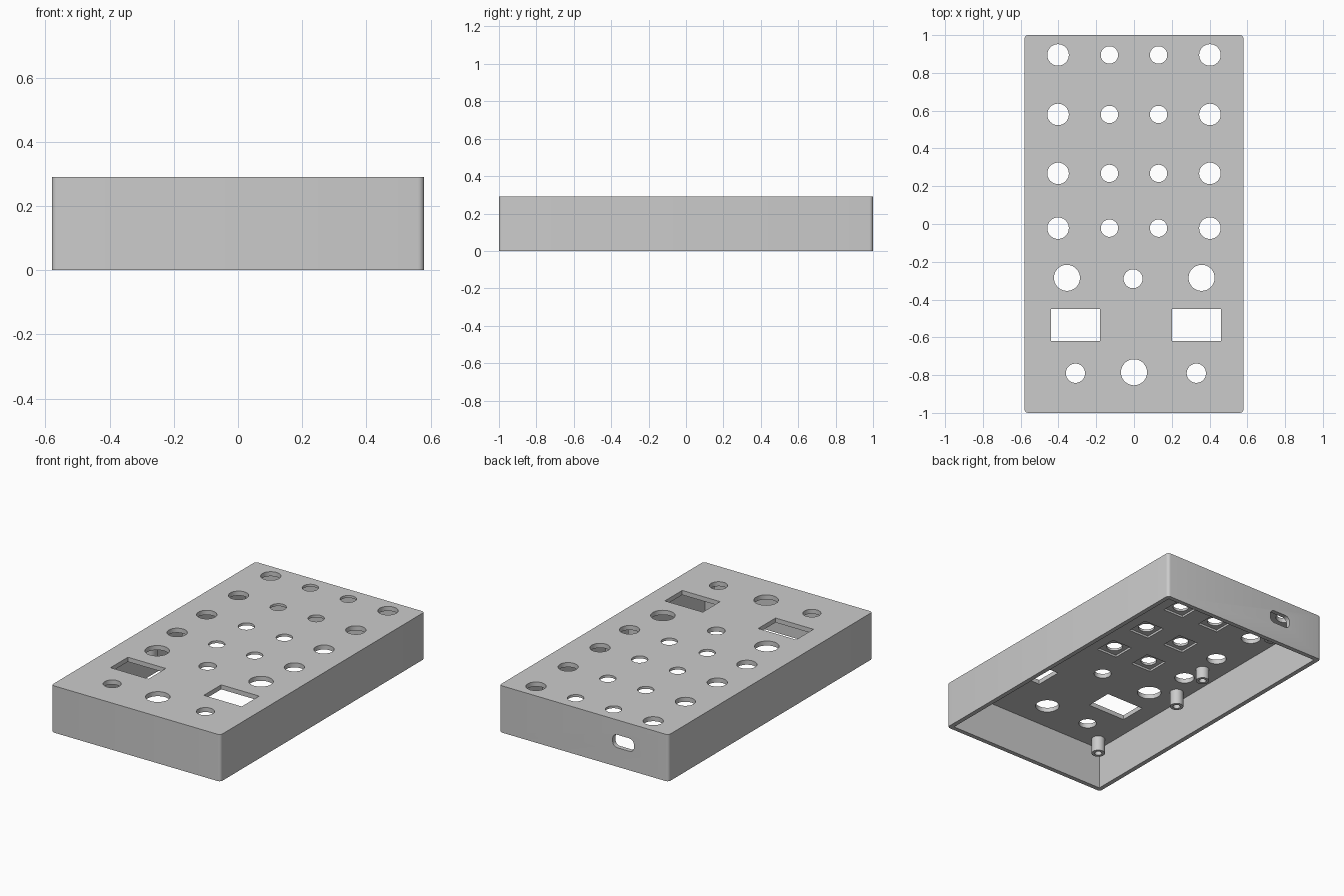
import bpy, bmesh, math
from mathutils import Matrix

if "Cube" in bpy.data.objects:
    bpy.data.objects.remove(bpy.data.objects["Cube"])

W, L, H = 1.16, 2.0, 0.29      # outer size
T = 0.028                      # wall and panel thickness

grey = bpy.data.materials.new("plain grey")
grey.diffuse_color = (0.6, 0.6, 0.6, 1)
grey.use_nodes = True
grey.node_tree.nodes["Principled BSDF"].inputs["Base Color"].default_value = grey.diffuse_color


def add_object(name, bm):
    bmesh.ops.recalc_face_normals(bm, faces=bm.faces)
    me = bpy.data.meshes.new(name)
    bm.to_mesh(me)
    bm.free()
    me.materials.append(grey)
    ob = bpy.data.objects.new(name, me)
    bpy.context.collection.objects.link(ob)
    return ob


def box(bm, x0, x1, y0, y1, z0, z1):
    m = Matrix.Translation(((x0 + x1) / 2, (y0 + y1) / 2, (z0 + z1) / 2)) \
        @ Matrix.Diagonal((x1 - x0, y1 - y0, z1 - z0, 1))
    return bmesh.ops.create_cube(bm, size=1, matrix=m)["verts"]


def drill(bm, x, y, r):
    bmesh.ops.create_cone(bm, cap_ends=True, segments=40, radius1=r, radius2=r,
                          depth=0.2, matrix=Matrix.Translation((x, y, H)))


def bevel_along(bm, axis, r, seg):
    edges = [e for e in bm.edges
             if abs((e.verts[0].co - e.verts[1].co).normalized()[axis]) > 0.99]
    bmesh.ops.bevel(bm, geom=edges, offset=r, segments=seg, profile=0.5,
                    affect='EDGES')


def cut(target, bm):
    cutter = add_object("cutter", bm)
    cutter.hide_render = True
    mod = target.modifiers.new("cut", 'BOOLEAN')
    mod.object, mod.operation, mod.solver = cutter, 'DIFFERENCE', 'EXACT'
    bpy.context.view_layer.objects.active = target
    bpy.ops.object.modifier_apply(modifier=mod.name)
    bpy.data.objects.remove(cutter)


# Enclosure: block with rounded vertical corners, hollow and open below
bm = bmesh.new()
box(bm, -W / 2, W / 2, -L / 2, L / 2, 0, H)
bevel_along(bm, 2, 0.02, 5)
case = add_object("enclosure", bm)
bm = bmesh.new()
box(bm, -W / 2 + T, W / 2 - T, -L / 2 + T, L / 2 - T, -0.1, H - T)
cut(case, bm)

# Square pockets under the inner button holes
ROWS = (0.895, 0.58, 0.268, -0.022)
bm = bmesh.new()
for y in ROWS:
    for x in (-0.13, 0.13):
        box(bm, x - 0.07, x + 0.07, y - 0.07, y + 0.07, H - T - 0.05, H - T + 0.013)
cut(case, bm)

# Round holes and two rectangular windows in the top panel
bm = bmesh.new()
for y in ROWS:
    for s in (-1, 1):
        drill(bm, s * 0.402, y, 0.057)
        drill(bm, s * 0.13, y, 0.046)
for x, y, r in ((-0.355, -0.285, 0.069), (0.358, -0.285, 0.069),
                (-0.005, -0.29, 0.05), (-0.31, -0.79, 0.051),
                (0, -0.785, 0.069), (0.33, -0.79, 0.051)):
    drill(bm, x, y, r)
for x in (-0.44, 0.2):
    box(bm, x, x + 0.26, -0.62, -0.45, H - 0.1, H + 0.1)
cut(case, bm)

# Rounded cable slot in the back wall
bm = bmesh.new()
box(bm, -0.343, -0.197, 0.9, 1.1, 0.118, 0.198)
bevel_along(bm, 1, 0.032, 6)
cut(case, bm)
case.select_set(True)
bpy.context.view_layer.objects.active = case
bpy.ops.object.shade_smooth_by_angle(angle=math.radians(30))


# Hollow screw posts hanging from the panel, in mirrored pairs
def post(x, y, length):
    top, low, ro, ri = H - T + 0.005, H - T - length, 0.039, 0.021
    bm = bmesh.new()
    v = [bm.verts.new((r, 0, z)) for r, z in
         ((ro, top), (ro, low), (ri, low), (ri, top))]
    edges = [bm.edges.new((v[i], v[(i + 1) % 4])) for i in range(4)]
    bmesh.ops.spin(bm, geom=v + edges, cent=(0, 0, 0), axis=(0, 0, 1),
                   angle=math.tau, steps=32, use_merge=True)
    bmesh.ops.remove_doubles(bm, verts=bm.verts, dist=1e-5)
    ob = add_object("screw_post", bm)
    ob.location = (x, y, 0)
    bpy.ops.object.select_all(action='DESELECT')
    ob.select_set(True)
    bpy.context.view_layer.objects.active = ob
    bpy.ops.object.shade_smooth_by_angle(angle=math.radians(30))


for x, y, length in ((0.42, 0.74, 0.075), (0.42, 0.12, 0.075),
                     (0.475, -0.18, 0.095), (0.475, -0.89, 0.095)):
    for s in (-1, 1):
        post(s * x, y, length)
